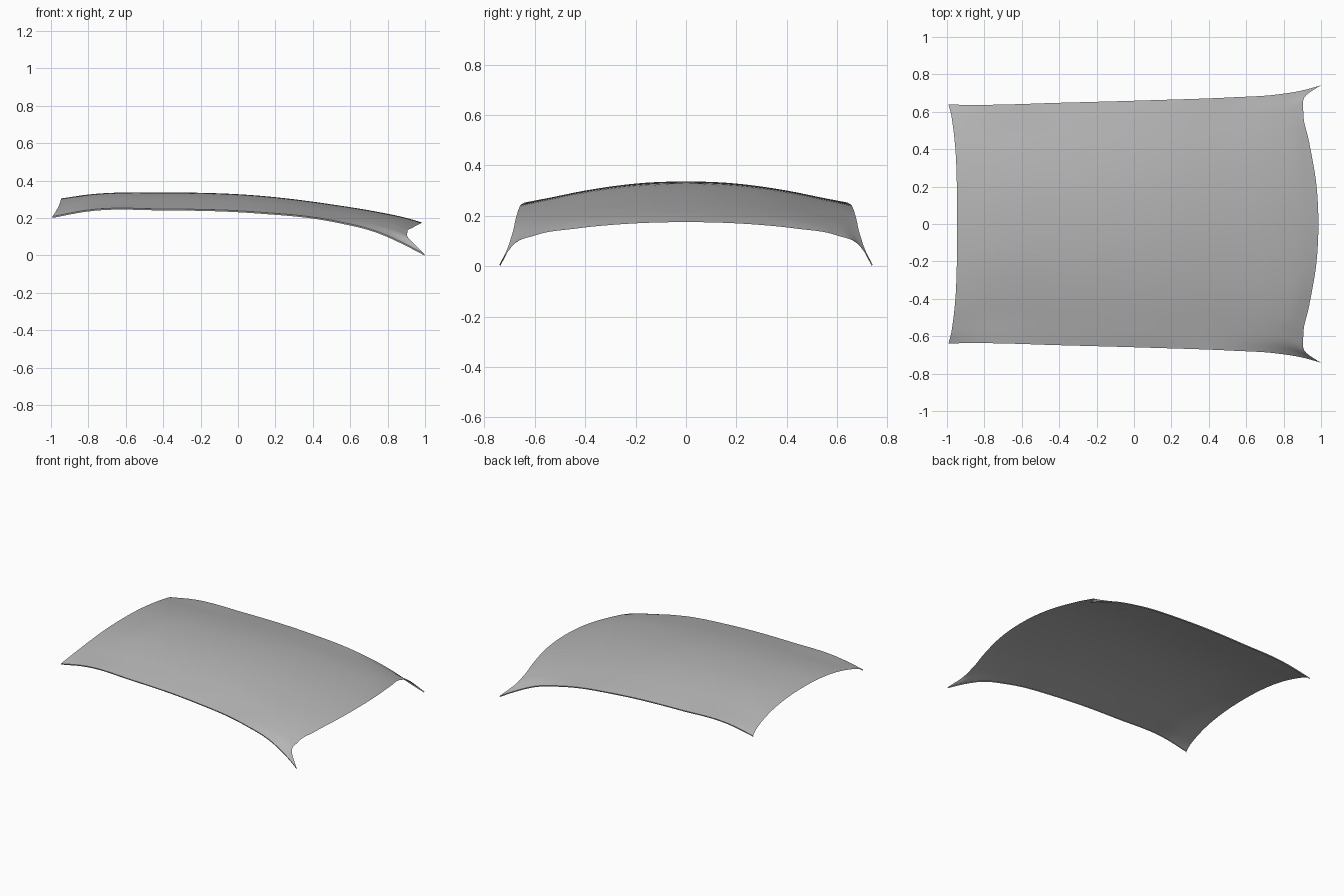
import bpy, bmesh
from mathutils import Vector as V

if "Cube" in bpy.data.objects:
    bpy.data.objects.remove(bpy.data.objects["Cube"])

# Half cross-sections, centre line to side edge, listed from x=-1 to x=+1
SECTIONS = [
    [(-.945, 0, .304), (-.947, .20, .297), (-.955, .40, .272), (-.969, .53, .244), (-.981, .60, .224), (-.992, .638, .208)],
    [(-.80, 0, .325), (-.80, .19, .318), (-.805, .385, .292), (-.81, .51, .267), (-.815, .59, .251), (-.82, .637, .240)],
    [(-.40, 0, .336), (-.40, .195, .328), (-.40, .39, .302), (-.40, .52, .276), (-.40, .60, .259), (-.40, .648, .248)],
    [(.10, 0, .320), (.10, .20, .312), (.10, .40, .287), (.10, .53, .262), (.10, .61, .245), (.10, .662, .232)],
    [(.53, 0, .268), (.525, .205, .261), (.52, .41, .239), (.51, .545, .215), (.51, .625, .198), (.52, .677, .184)],
    [(.78, 0, .226), (.775, .21, .220), (.76, .42, .200), (.745, .56, .175), (.75, .64, .150), (.77, .693, .118)],
    [(.90, 0, .200), (.892, .215, .194), (.866, .43, .175), (.838, .575, .149), (.848, .66, .115), (.90, .714, .058)],
    [(.986, 0, .175), (.974, .22, .169), (.936, .44, .149), (.905, .60, .122), (.922, .69, .080), (.996, .740, .008)],
]
LIP = V((0, -.002, -.008))


def spline(pts, params, steps):
    """Smooth curve through pts with uneven spacing."""
    n = len(pts)
    slope = [(pts[i + 1] - pts[i]) / (params[i + 1] - params[i]) for i in range(n - 1)]
    tan = []
    for i in range(n):
        if i in (0, n - 1):
            tan.append(slope[min(i, n - 2)])
        else:
            a, b = params[i] - params[i - 1], params[i + 1] - params[i]
            tan.append((slope[i - 1] * b + slope[i] * a) / (a + b))
    out = []
    for i in range(n - 1):
        h = params[i + 1] - params[i]
        for k in range(steps):
            t = k / steps
            out.append(pts[i] * (2*t**3 - 3*t**2 + 1) + tan[i] * h * (t**3 - 2*t**2 + t)
                       + pts[i + 1] * (3*t**2 - 2*t**3) + tan[i + 1] * h * (t**3 - t**2))
    return out + [pts[-1].copy()]


# Cross-sections mirrored to full width and smoothed
rows = []
for sec in SECTIONS:
    half = [V(p) for p in sec]
    full = [V((p.x, -p.y, p.z)) for p in reversed(half[1:])] + half
    rows.append(spline(full, [p.y for p in full], 6))

# Loft lengthwise
stations = [s[0][0] for s in SECTIONS]
columns = [spline(list(c), stations, 8) for c in zip(*rows)]

# Narrow turned-under lip along both long sides
left = [p + V((0, -LIP.y, LIP.z)) for p in columns[0]]
right = [p + LIP for p in columns[-1]]
columns = [left] + columns + [right]

bm = bmesh.new()
grid = [[bm.verts.new(p) for p in c] for c in columns]
for a, b in zip(grid, grid[1:]):
    for i in range(len(a) - 1):
        bm.faces.new((a[i], a[i + 1], b[i + 1], b[i]))
bm.normal_update()
if sum(f.normal.z for f in bm.faces) < 0:
    bmesh.ops.reverse_faces(bm, faces=bm.faces[:])
mesh = bpy.data.meshes.new("roof_panel")
bm.to_mesh(mesh)
bm.free()
panel = bpy.data.objects.new("roof_panel", mesh)
bpy.context.collection.objects.link(panel)

# Mid grey paint
paint = bpy.data.materials.new("mid_grey")
paint.diffuse_color = (.46, .46, .46, 1)
paint.use_nodes = True
paint.node_tree.nodes["Principled BSDF"].inputs["Base Color"].default_value = paint.diffuse_color
mesh.materials.append(paint)

bpy.context.view_layer.objects.active = panel
panel.select_set(True)
bpy.ops.object.shade_smooth_by_angle()
